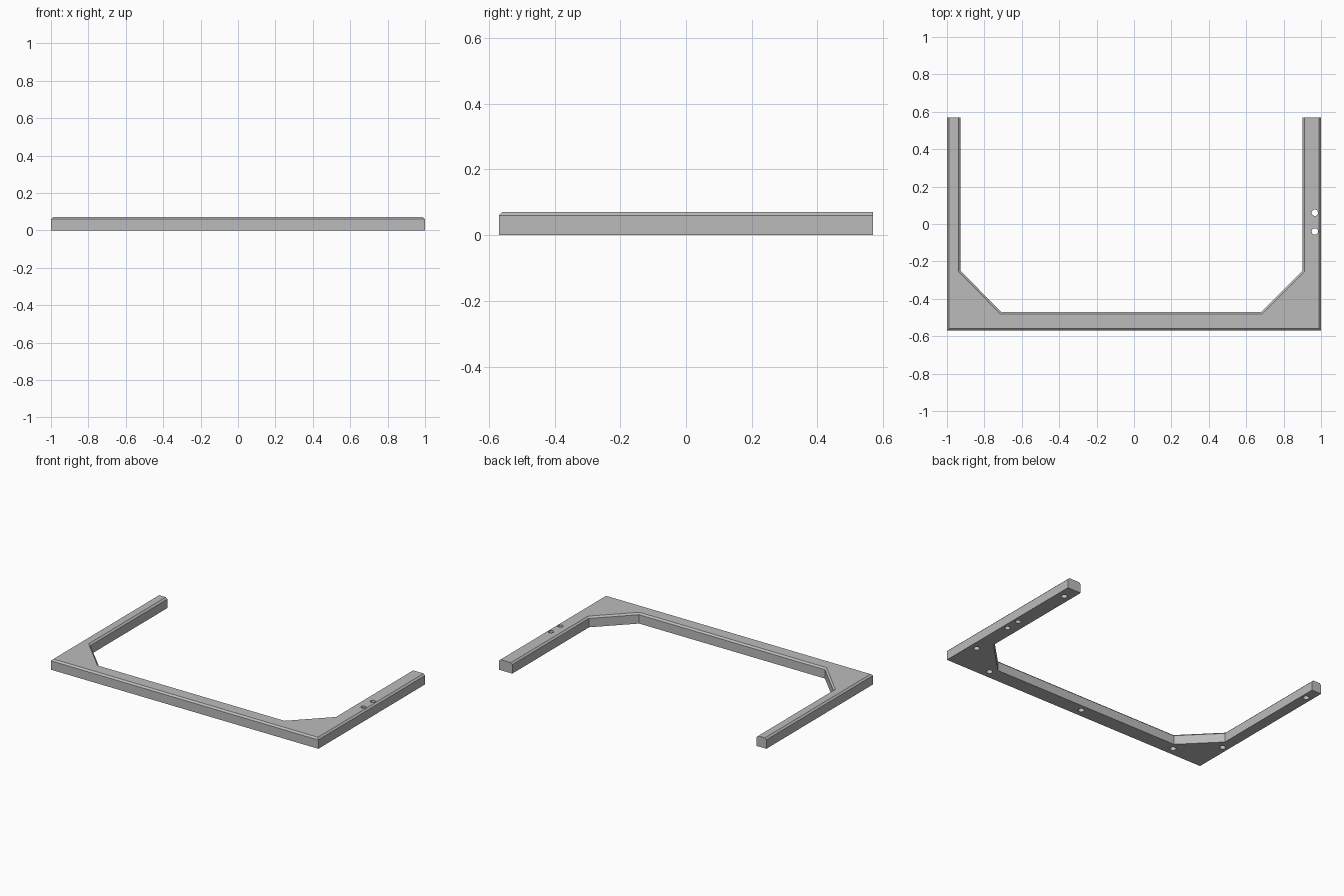
import bpy, bmesh
from mathutils import Matrix

HEIGHT, CHAMFER, BACK = 0.071, 0.011, 0.57

cube = bpy.data.objects.get("Cube")
if cube:
    bpy.data.objects.remove(cube, do_unlink=True)

grey = bpy.data.materials.new("plain grey")
grey.use_nodes = True
grey.diffuse_color = (0.5, 0.5, 0.5, 1)
grey.node_tree.nodes["Principled BSDF"].inputs["Base Color"].default_value = (0.5, 0.5, 0.5, 1)


def make_object(name, bm):
    bmesh.ops.recalc_face_normals(bm, faces=bm.faces)
    mesh = bpy.data.meshes.new(name)
    bm.to_mesh(mesh)
    bm.free()
    mesh.materials.append(grey)
    obj = bpy.data.objects.new(name, mesh)
    bpy.context.collection.objects.link(obj)
    return obj


# U-shaped frame with gusseted corners
outline = [(-1, BACK), (-1, -BACK), (1, -BACK), (1, BACK), (0.9, BACK),
           (0.9, -0.25), (0.68, -0.47), (-0.71, -0.47), (-0.928, -0.25), (-0.928, BACK)]
bm = bmesh.new()
base = bm.faces.new([bm.verts.new((x, y, 0)) for x, y in outline])
extruded = bmesh.ops.extrude_face_region(bm, geom=[base], use_keep_orig=True)["geom"]
bmesh.ops.translate(bm, vec=(0, 0, HEIGHT),
                    verts=[v for v in extruded if isinstance(v, bmesh.types.BMVert)])
bmesh.ops.recalc_face_normals(bm, faces=bm.faces)

# Chamfer every top edge except those on the two arm ends
rim = [e for e in bm.edges
       if all(v.co.z > HEIGHT / 2 for v in e.verts)
       and not all(v.co.y > BACK - 0.001 for v in e.verts)]
bmesh.ops.bevel(bm, geom=rim, offset=CHAMFER, segments=1, affect='EDGES', profile=0.5)
frame = make_object("u_frame", bm)

# Hole cutters: two through holes in the left arm, blind holes underneath
through = [(0.967, 0.06), (0.967, -0.04)]
blind = [(0.95, 0.475), (0.95, -0.35), (0.71, -0.515), (-0.015, -0.515),
         (-0.74, -0.515), (-0.96, -0.31), (-0.96, 0.475)]
bm = bmesh.new()
for points, radius, top in ((through, 0.017, 0.1), (blind, 0.019, 0.04)):
    for x, y in points:
        bmesh.ops.create_cone(bm, cap_ends=True, segments=32, radius1=radius, radius2=radius,
                              depth=top + 0.05,
                              matrix=Matrix.Translation((x, y, (top - 0.05) / 2)))
cutter = make_object("hole_cutters", bm)

cut = frame.modifiers.new("holes", 'BOOLEAN')
cut.operation, cut.solver, cut.object = 'DIFFERENCE', 'EXACT', cutter
bpy.context.view_layer.objects.active = frame
frame.select_set(True)
cutter.select_set(False)
bpy.ops.object.modifier_apply(modifier=cut.name)
bpy.data.objects.remove(cutter, do_unlink=True)
bpy.ops.object.shade_smooth_by_angle(angle=0.5)
